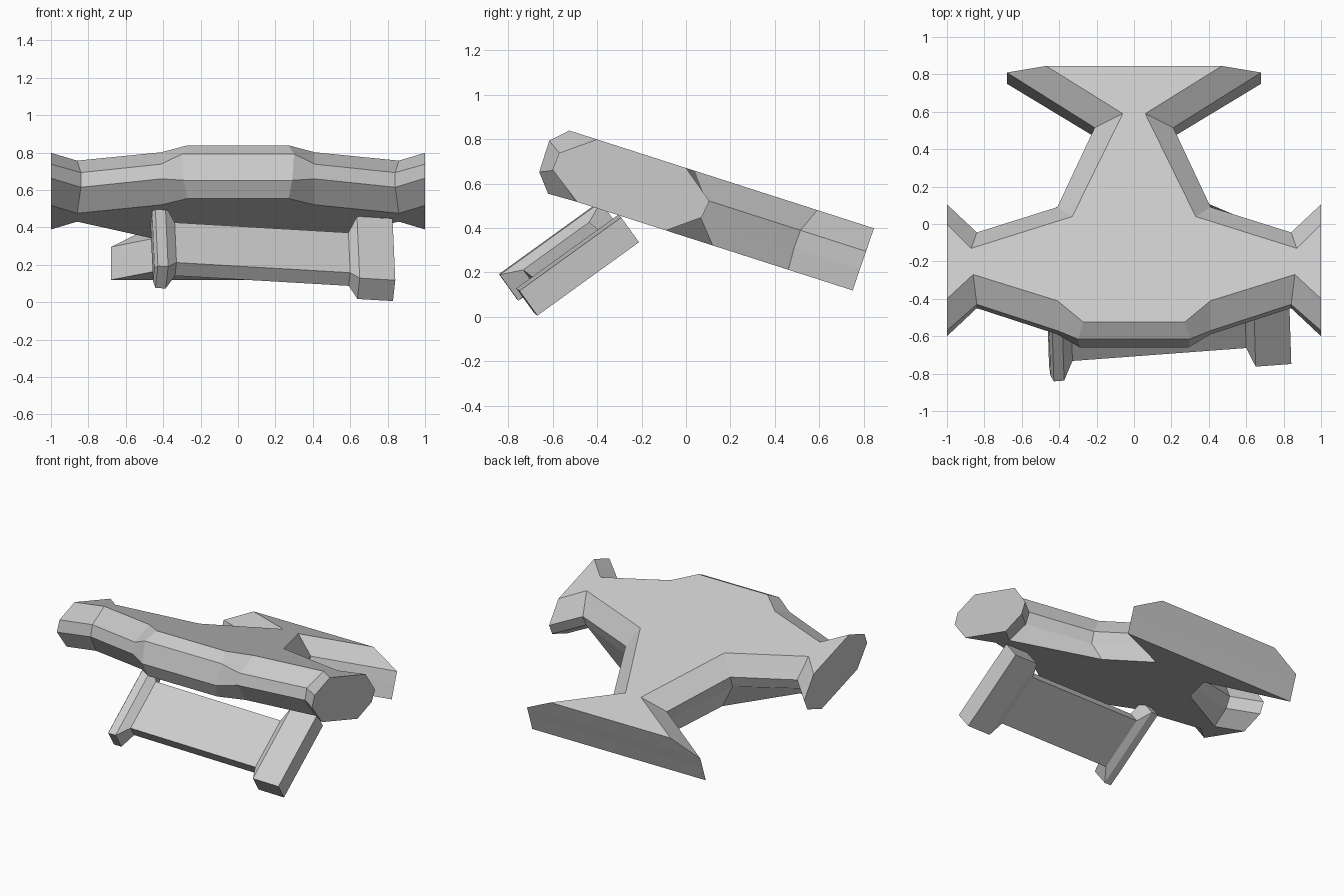
import bpy, bmesh
from mathutils import Vector

if "Cube" in bpy.data.objects:
    bpy.data.objects.remove(bpy.data.objects["Cube"])


def loft(name, rings):
    """Skin a stack of equal-sized closed rings and cap both ends."""
    bm = bmesh.new()
    loops = [[bm.verts.new(p) for p in ring] for ring in rings]
    count = len(loops[0])
    for low, high in zip(loops, loops[1:]):
        for i in range(count):
            j = (i + 1) % count
            bm.faces.new((low[i], low[j], high[j], high[i]))
    bm.faces.new(loops[0][::-1])
    bm.faces.new(loops[-1])
    bmesh.ops.recalc_face_normals(bm, faces=bm.faces)
    mesh = bpy.data.meshes.new(name)
    bm.to_mesh(mesh)
    bm.free()
    obj = bpy.data.objects.new(name, mesh)
    bpy.context.collection.objects.link(obj)
    return obj


# Upper hull: four half outlines (front nose, wing, wing tip, crotch, waist, tail)
# lying on parallel planes that slope down toward the rear
SLOPE = -0.321
layers = [
    (0.67, 0.67, [(.27, -.525), (.41, -.41), (.86, -.27), (1, -.40), (1, 0),
                  (.87, -.13), (.33, .04), (.06, .59), (.47, .845)]),
    (0.555, 0.595, [(.30, -.615), (.41, -.57), (.84, -.43), (1, -.57), (1, .105),
                    (.84, -.045), (.41, .09), (.21, .515), (.68, .81)]),
    (0.47, 0.44, [(.29, -.66), (.41, -.59), (.84, -.45), (1, -.60), (1, .07),
                  (.84, -.08), (.41, .065), (.205, .487), (.68, .783)]),
    (0.36, 0.355, [(.27, -.62), (.41, -.50), (.86, -.36), (1, -.49), (1, -.09),
                   (.86, -.22), (.37, .12), (.20, .46), (.68, .75)]),
]
rings = []
for level, nose_level, half in layers:
    right = [Vector((x, y, (level if i else nose_level) + SLOPE * y))
             for i, (x, y) in enumerate(half)]
    left = [Vector((-p.x, p.y, p.z)) for p in reversed(right)]
    rings.append(right + left)
loft("upper_hull", rings)

# Lower plate with thicker end rails, in its own tilted frame
along = Vector((.995, .074, -.058)).normalized()
normal = along.cross(Vector((-.03, .81, .585))).normalized()
rail = normal.cross(along)
MID = -0.278
stations = [  # position along, half length, underside, top
    (-.515, .26, .49, .58),
    (-.50, .28, .462, .606),
    (-.445, .28, .462, .606),
    (-.394, .183, .48, .567),
    (.539, .183, .48, .567),
    (.584, .282, .468, .606),
    (.775, .282, .468, .606),
]
rings = []
for a, half, low, high in stations:
    rings.append([along * a + rail * (MID + s * half) + normal * n
                  for s, n in ((-1, low), (1, low), (1, high), (-1, high))])
loft("lower_plate", rings)
